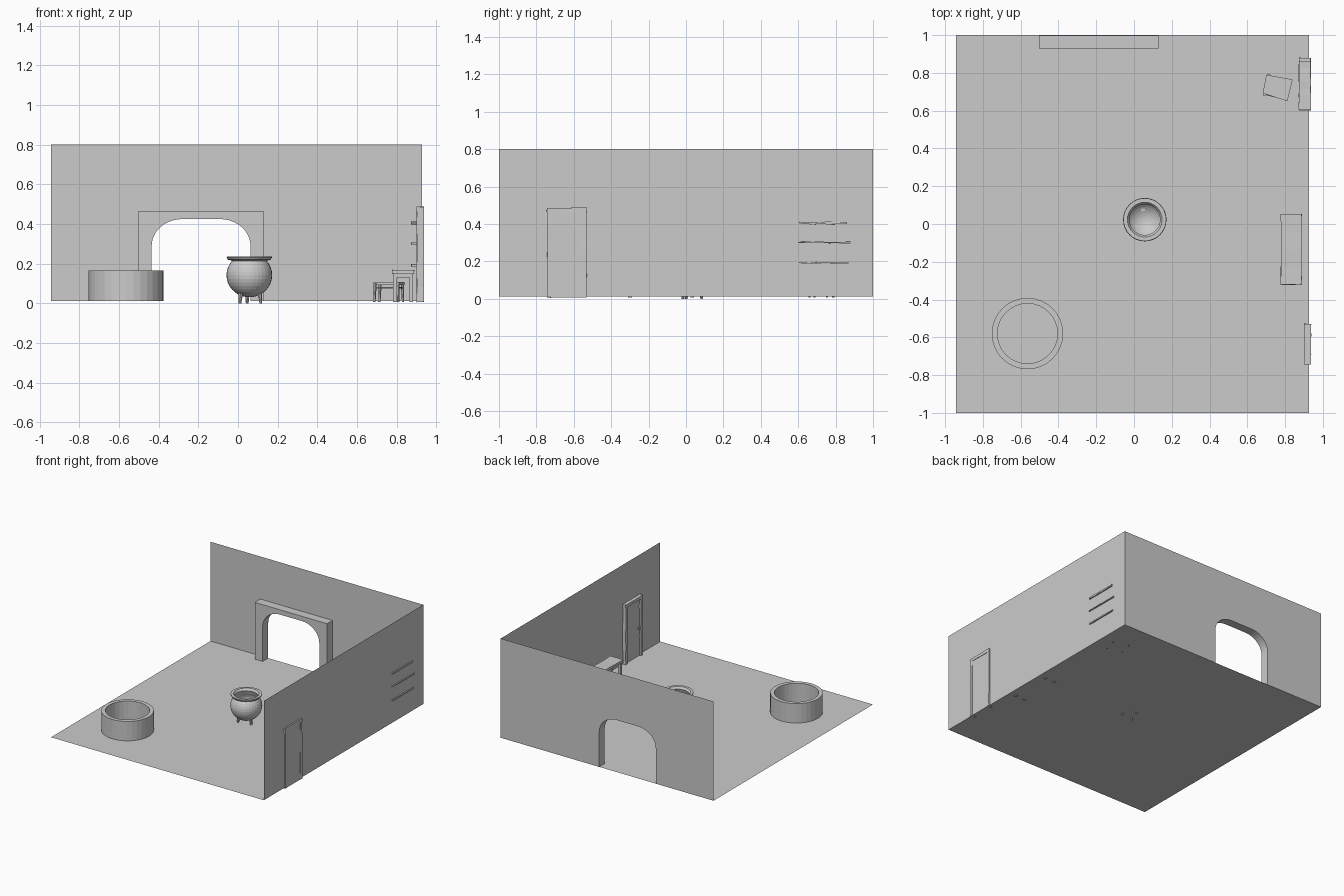
import bpy, bmesh, math, random
from mathutils import Vector, Matrix

if "Cube" in bpy.data.objects:
    bpy.data.objects.remove(bpy.data.objects["Cube"])

random.seed(4)
X0, X1, FLOOR, TOP = -0.942, 0.927, 0.012, 0.80


def finish(name, bm, fix=True):
    if fix:
        bmesh.ops.recalc_face_normals(bm, faces=bm.faces)
    me = bpy.data.meshes.new(name)
    bm.to_mesh(me)
    bm.free()
    ob = bpy.data.objects.new(name, me)
    bpy.context.collection.objects.link(ob)
    return ob


def polygon(name, pts, depth=None):
    """Flat polygon, optionally extruded along a vector."""
    bm = bmesh.new()
    face = bm.faces.new([bm.verts.new(p) for p in pts])
    if depth:
        ext = bmesh.ops.extrude_face_region(bm, geom=[face], use_keep_orig=True)
        bmesh.ops.translate(bm, vec=Vector(depth),
                            verts=[v for v in ext["geom"] if isinstance(v, bmesh.types.BMVert)])
    return finish(name, bm, bool(depth))


def plank(name, lo, hi, axis=0, cuts=0, rough=0.0, matrix=None):
    """Box between two corners, with optional hand-hewn edges along one axis."""
    lo, hi = Vector(lo), Vector(hi)
    bm = bmesh.new()
    bmesh.ops.create_cube(bm, size=1)
    if cuts:
        edges = [e for e in bm.edges
                 if abs(e.verts[0].co[axis] - e.verts[1].co[axis]) > 0.5]
        bmesh.ops.subdivide_edges(bm, edges=edges, cuts=cuts, use_grid_fill=True)
    for v in bm.verts:
        for i in range(3):
            v.co[i] = (lo[i] + hi[i]) / 2 + v.co[i] * (hi[i] - lo[i])
            v.co[i] += random.uniform(-rough, rough)
    if matrix:
        bm.transform(matrix)
    return finish(name, bm)


def lathe(name, profile, centre, sides, smooth=False):
    """Revolve a closed (r, z) profile about a vertical axis; r = 0 is a pole."""
    bm = bmesh.new()
    verts = [bm.verts.new((r, 0, z)) for r, z in profile]
    edges = [bm.edges.new((verts[i], verts[i + 1])) for i in range(len(verts) - 1)]
    bmesh.ops.spin(bm, geom=verts + edges, axis=(0, 0, 1), cent=(0, 0, 0),
                   angle=math.tau, steps=sides)
    bmesh.ops.remove_doubles(bm, verts=bm.verts, dist=1e-4)
    bmesh.ops.translate(bm, verts=bm.verts, vec=(*centre, 0))
    return finish(name, bm)


def strut(name, a, b, r1, r2, sides=8):
    """Tapered round bar from a to b."""
    a, b = Vector(a), Vector(b)
    d = b - a
    bm = bmesh.new()
    bmesh.ops.create_cone(bm, cap_ends=True, segments=sides, radius1=r1, radius2=r2, depth=d.length)
    bm.transform(Matrix.Translation((a + b) / 2) @ d.to_track_quat('Z', 'Y').to_matrix().to_4x4())
    return finish(name, bm)


# Opening outline: straight sides with quarter-ellipse shoulders
AL, AR, AT, RX, RZ = -0.435, 0.063, 0.425, 0.155, 0.135
steps = [math.radians(90 * i / 10) for i in range(11)]
arch = [(AL, FLOOR)]
arch += [(AL + RX - RX * math.cos(t), AT - RZ + RZ * math.sin(t)) for t in steps]
arch += [(AR - RX + RX * math.sin(t), AT - RZ + RZ * math.cos(t)) for t in steps]
arch += [(AR, FLOOR)]


def around(x0, x1, top, y):
    pts = arch + [(x1, FLOOR), (x1, top), (x0, top), (x0, FLOOR)]
    return [(x, y, z) for x, z in pts]


# Room shell
polygon("floor", [(X0, -1, FLOOR), (X1, -1, FLOOR), (X1, 1, FLOOR), (X0, 1, FLOOR)])
polygon("right_wall", [(X1, -1, FLOOR), (X1, -1, TOP), (X1, 1, TOP), (X1, 1, FLOOR)])
polygon("back_wall", around(X0, X1, TOP, 1.0))
polygon("fireplace_surround", around(-0.504, 0.131, 0.463, 0.93), (0, 0.069, 0))

# Round basin
lathe("basin_ring", [(0.189, FLOOR), (0.189, 0.166), (0.159, 0.166), (0.159, FLOOR), (0.189, FLOOR)],
      (-0.564, -0.58), 32)

# Cauldron: round belly outside, flared rim, hollow inside
CX, CY, CZ = 0.057, 0.023, 0.142
outer = [(0.115 * math.cos(math.radians(a)), CZ + 0.111 * math.sin(math.radians(a)))
         for a in range(-90, 41, 10)]
rim = [(0.094, 0.217), (0.107, 0.220), (0.114, 0.230), (0.113, 0.236), (0.092, 0.236), (0.081, 0.220)]
inner = [(0.105 * math.cos(math.radians(a)), CZ + 0.1 * math.sin(math.radians(a)))
         for a in range(30, -91, -10)]
outer[0], inner[-1] = (0, outer[0][1]), (0, inner[-1][1])
lathe("cauldron", outer + rim + inner, (CX, CY), 32)
for i, ang in enumerate((100, 220, 340)):
    c, s = math.cos(math.radians(ang)), math.sin(math.radians(ang))
    strut(f"cauldron_leg_{i}", (CX + 0.062 * c, CY + 0.062 * s, 0),
          (CX + 0.055 * c, CY + 0.055 * s, 0.06), 0.007, 0.012)

# Side table
plank("table_top", (0.777, -0.32, 0.15), (0.887, 0.053, 0.168), 1, 3, 0.002)
for sx in (0.79, 0.873):
    for sy in (-0.3, 0.033):
        plank(f"table_leg_{sx}_{sy}", (sx - 0.01, sy - 0.01, 0.006), (sx + 0.01, sy + 0.01, 0.152))
for sy in (-0.3, 0.033):
    plank(f"table_apron_{sy}", (0.79, sy - 0.004, 0.13), (0.873, sy + 0.004, 0.151))

# Stool, turned slightly, with stretchers
M = Matrix.Translation((0.76, 0.722, 0)) @ Matrix.Rotation(math.radians(-14), 4, 'Z')
polygon("stool_seat", [(0.70, 0.79, 0.092), (0.84, 0.765, 0.092), (0.812, 0.65, 0.092),
                       (0.682, 0.692, 0.092)], (0, 0, 0.016))
for sx in (-1, 1):
    for sy in (-1, 1):
        w = 0.052 if sx < 0 else 0.048
        strut(f"stool_leg_{sx}_{sy}", M @ Vector((sx * 0.062, sy * w, 0.006)),
              M @ Vector((sx * 0.058, sy * w, 0.1)), 0.006, 0.008, 6)
for s in (-1, 1):
    strut(f"stool_side_stretcher_{s}", M @ Vector((-0.06, s * 0.05, 0.078)),
          M @ Vector((0.06, s * 0.05, 0.078)), 0.004, 0.004, 6)
    strut(f"stool_end_stretcher_{s}", M @ Vector((s * 0.06, -0.05, 0.078)),
          M @ Vector((s * 0.06, 0.05, 0.078)), 0.004, 0.004, 6)

# Rough wall shelves
for i, (y0, y1, z, t) in enumerate([(0.605, 0.862, 0.405, 0.006), (0.602, 0.88, 0.301, 0.004),
                                    (0.605, 0.868, 0.191, 0.005)]):
    plank(f"shelf_{i}", (0.873, y0, z - t), (0.936, y1, z + t), 1, 6, 0.0015)

# Door with hewn frame and knob
plank("door_panel", (0.915, -0.73, 0.008), (0.934, -0.54, 0.475))
for n, y in (("near", -0.743), ("far", -0.553)):
    plank(f"door_post_{n}", (0.901, y, 0.007), (0.937, y + 0.022, 0.468), 2, 5, 0.0015)
plank("door_lintel", (0.9, -0.744, 0.463), (0.937, -0.529, 0.487), 1, 3, 0.0015)
bm = bmesh.new()
bmesh.ops.create_icosphere(bm, subdivisions=2, radius=0.008,
                           matrix=Matrix.Translation((0.909, -0.705, 0.235)))
finish("door_knob", bm)
